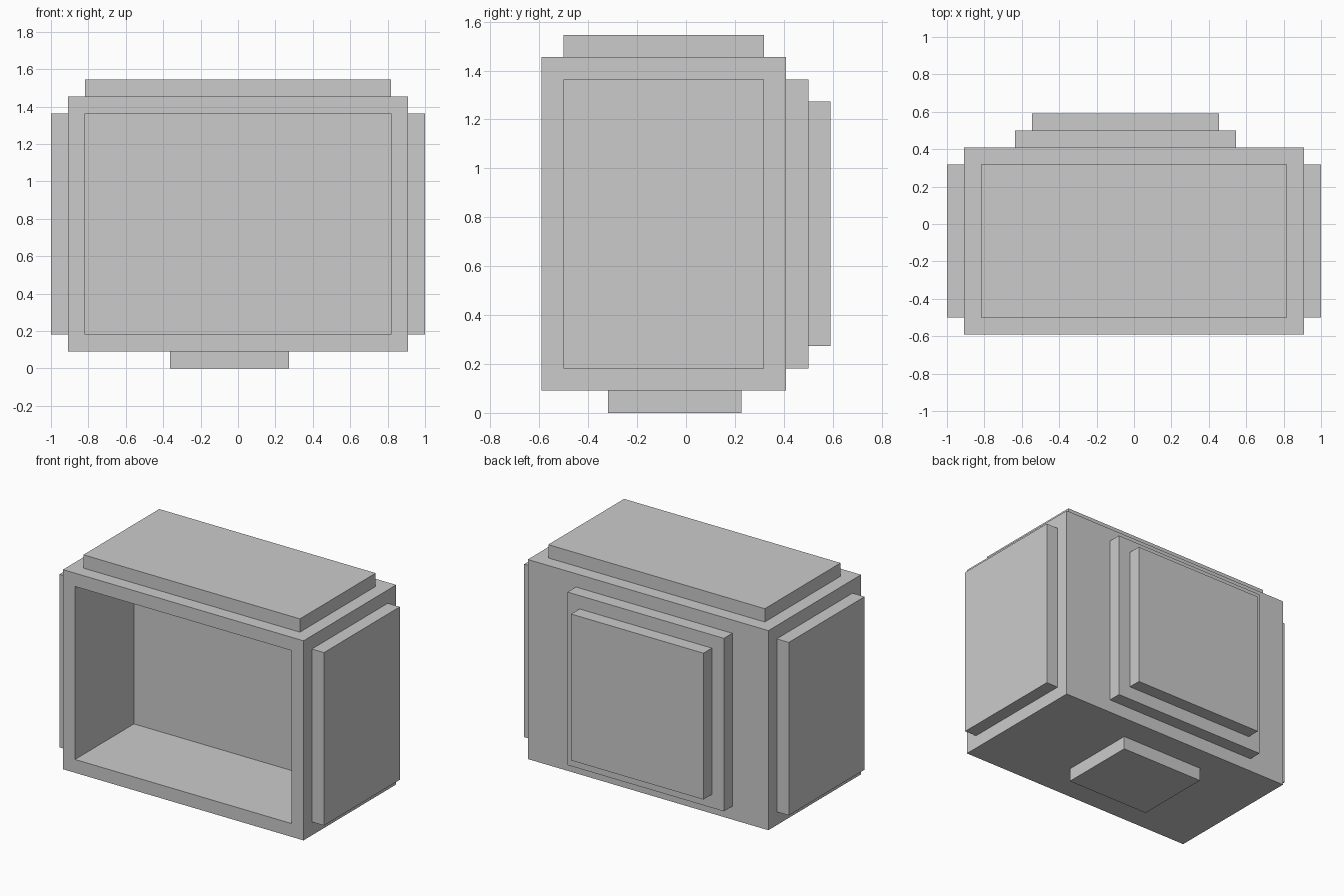
import bpy, bmesh
from mathutils import Vector

if "Cube" in bpy.data.objects:
    bpy.data.objects.remove(bpy.data.objects["Cube"])

U = 1 / 11  # block unit: the whole model sits on this grid


def box(name, lo, hi, cavity=0):
    """Box between two corners in block units; cavity hollows it from the front."""
    lo, hi = Vector(lo) * U, Vector(hi) * U
    bm = bmesh.new()
    bmesh.ops.create_cube(bm, size=1)
    for v in bm.verts:
        v.co = v.co * (hi - lo)
    if cavity:
        bm.normal_update()
        front = min(bm.faces, key=lambda f: f.calc_center_median().y)
        bmesh.ops.inset_individual(bm, faces=[front], thickness=U, use_even_offset=True)
        back = bmesh.ops.extrude_discrete_faces(bm, faces=[front])["faces"][0]
        bmesh.ops.translate(bm, verts=back.verts, vec=(0, cavity * U, 0))
        bmesh.ops.recalc_face_normals(bm, faces=bm.faces)
    mesh = bpy.data.meshes.new(name)
    bm.to_mesh(mesh)
    bm.free()
    obj = bpy.data.objects.new(name, mesh)
    obj.location = (lo + hi) / 2
    bpy.context.collection.objects.link(obj)
    return obj


# Cabinet with recessed screen opening
box("cabinet", (-10, -6.5, 1), (10, 4.5, 16), cavity=7)

# Raised side panels and top panel
for side, x in (("left", -11), ("right", 10)):
    box(side + "_panel", (x, -5.5, 2), (x + 1, 3.5, 15))
box("top_panel", (-9, -5.5, 16), (9, 3.5, 17))

# Stepped back housing, slightly off centre
box("back_housing", (-7, 4.5, 2), (6, 5.5, 15))
box("back_cover", (-6, 5.5, 3), (5, 6.5, 14))

# Foot block
box("base_foot", (-4, -3.5, 0), (3, 2.5, 1))
